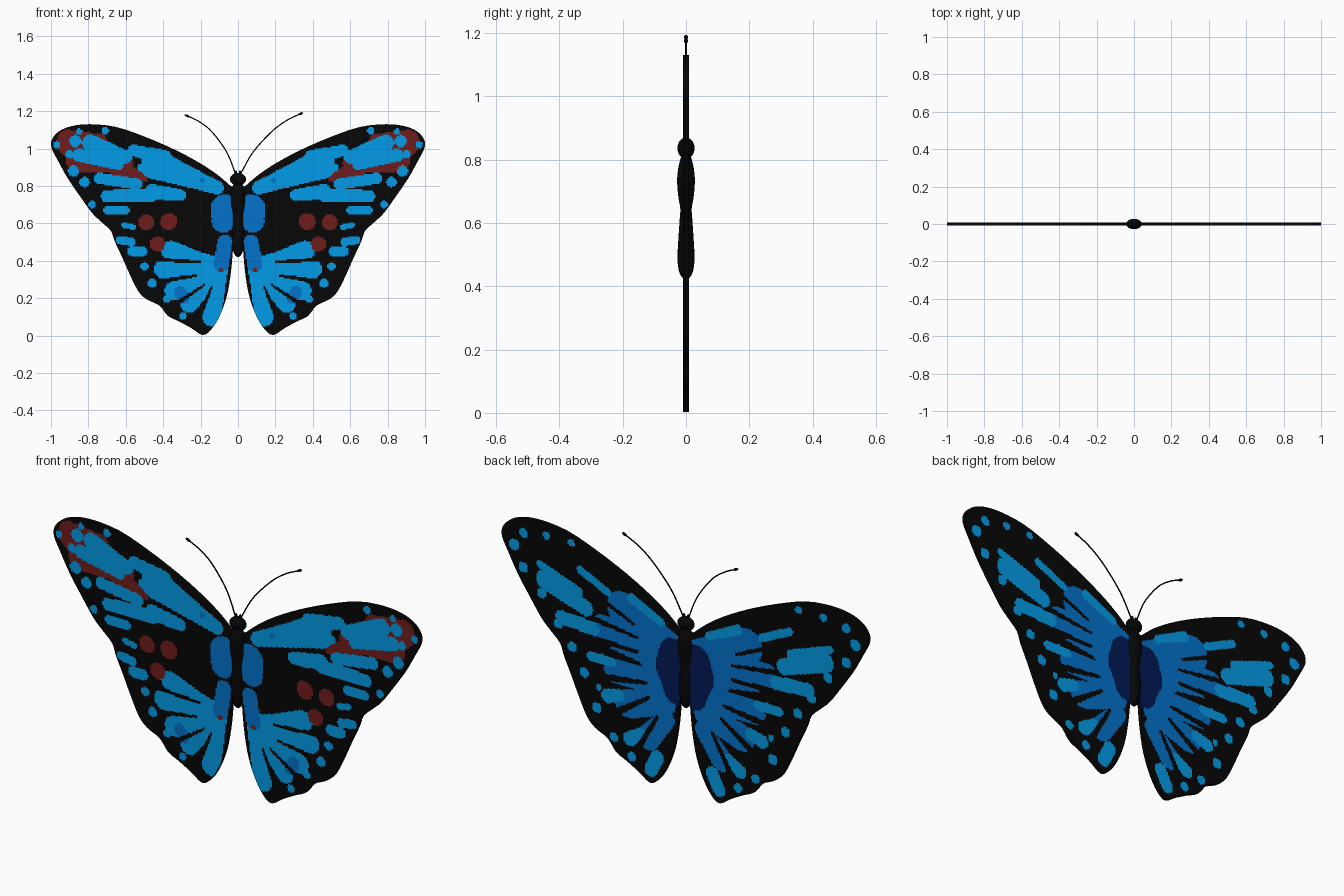
import bpy, bmesh, math
from mathutils import Vector

if "Cube" in bpy.data.objects:
    bpy.data.objects.remove(bpy.data.objects["Cube"])

def material(name, rgb):
    m = bpy.data.materials.new(name)
    m.diffuse_color = (*rgb, 1)
    m.use_nodes = True
    m.node_tree.nodes["Principled BSDF"].inputs["Base Color"].default_value = m.diffuse_color
    return m

BLACK, LIGHT, MID, NAVY, RED = range(5)
MATS = [material("black", (0.002, 0.002, 0.002)),
        material("light blue", (0.001, 0.33, 0.80)),
        material("mid blue", (0.001, 0.17, 0.60)),
        material("navy", (0.001, 0.010, 0.09)),
        material("dark red", (0.155, 0.012, 0.012))]

def finish(name, bm, mats, smooth=True):
    me = bpy.data.meshes.new(name)
    bm.to_mesh(me)
    bm.free()
    for m in mats:
        me.materials.append(m)
    for p in me.polygons:
        p.use_smooth = smooth
    ob = bpy.data.objects.new(name, me)
    bpy.context.collection.objects.link(ob)
    return ob

def catmull(pts, n, closed):
    out, k = [], len(pts)
    for i in range(k if closed else k - 1):
        idx = [(i + j) % k if closed else min(max(i + j, 0), k - 1) for j in (-1, 0, 1, 2)]
        a, b, c, d = (Vector(pts[j]) for j in idx)
        for s in range(n):
            t = s / n
            out.append(0.5 * (2 * b + (c - a) * t + (2 * a - 5 * b + 4 * c - d) * t * t
                              + (3 * b - a - 3 * c + d) * t ** 3))
    return out if closed else out + [Vector(pts[-1])]

# Wing drawing, in hundredths of a unit (x outwards, z up)
OUTLINE = [(2, 78), (4, 80), (11, 86), (20, 92), (33, 99), (49, 106), (65, 111.5), (79, 113),
           (89, 112), (96, 109), (99.6, 104.5), (99.6, 100), (96, 93), (91, 84), (84.5, 74.5),
           (78, 65.5), (73, 60.7), (68, 56), (66, 50.5), (62, 42), (58, 33), (53.5, 24),
           (49, 19.5), (42, 16), (37.5, 10.5), (32, 7.8), (25, 4), (19, 0.3), (14.5, 3),
           (10, 10), (6.4, 19.5), (4.3, 30), (3, 42), (2, 60)]

# Markings: lobes are (x, z, radius, x, z, radius), spots are (x, z, radius)
F_RED = [(50, 84, 2, 64, 90, 5), (62, 91, 4, 85, 94, 7), (74, 104, 4, 91, 104, 6),
         (84, 94, 5, 92, 102, 5), (60, 92, 4, 74, 102, 4), (14, 84, 1)]
F_FORE = [(11, 79, 3.5, 44, 91.5, 8), (40, 95, 4.5, 56, 99, 3), (60, 95.5, 3.5, 79, 103, 4.5),
          (64, 91.5, 3, 85, 96.5, 3.5), (54, 81, 3, 74, 84, 3), (46, 75, 3.5, 70, 74.5, 3.3),
          (31, 75, 3.2, 46, 77, 4), (60, 67, 2.2, 70, 67, 2.2), (48, 88, 3, 52, 90, 2)]
F_HIND = [(56, 58, 1.5, 61, 59, 1.5), (57, 50, 2.3, 63, 51, 2.3), (51, 45, 2.5, 57, 45, 2.5),
          (12, 40, 2, 36, 45.5, 5.2), (14, 36, 2, 40, 35.5, 5), (14, 33, 2, 34, 24, 5.2),
          (12, 30, 2, 26, 17, 4.8), (8, 42, 3.5, 14, 10, 5), (10, 38, 5, 24, 35, 6)]
F_SPOTS = [(71, 109.5, 2), (87, 104, 3.2), (97, 102, 1.8), (90, 97, 2.2), (88, 88, 3),
           (82, 82, 2.8), (78, 70, 2), (85, 109, 1.7), (50, 37, 2.2), (46, 28, 2.5),
           (38, 19.5, 2), (29.5, 10.5, 2), (16, 8, 2)]
F_MID = [(7, 68, 7.5, 8, 61, 6), (7, 50, 4, 9, 38, 4), (31, 23, 3.3, 29, 20, 3), (19, 83, 1.3)]
F_VEINS = [(20, 39.5, 0.6, 44, 40.5, 1.2), (22, 32, 0.6, 42, 29, 1.2), (18, 27, 0.6, 33, 17, 1.2),
           (14, 26, 0.6, 21, 9, 1.2), (18, 45, 1, 34, 52, 1.4)]
F_DOTS = [(37, 61, 4.5), (49, 60.5, 4.3), (43, 49, 4), (9, 35, 1.2)]

B_MID = [(8, 70, 8, 34, 82, 8.5), (10, 64, 8, 44, 69, 7.5), (12, 52, 8, 38, 50, 6),
         (11, 42, 6, 31, 36, 7), (10, 34, 4.5, 20, 22, 6)]
B_LIGHT = [(54, 77, 4, 76, 85, 5), (58, 84, 2.5, 79, 92, 2), (50, 68, 3.5, 67, 69, 3.5),
           (13, 81, 2, 29, 88.5, 2.5), (42, 88, 2, 57, 95, 2), (40, 54.5, 2.5, 51, 54, 2.6),
           (36, 39, 3, 42, 37, 3.5), (24, 23, 3, 30, 19, 3.5), (15, 14, 3.5, 18.5, 7, 3.5)]
B_SPOTS = [(62, 107, 1.9), (75.5, 107, 2), (88, 105, 2.4), (93, 98, 2.8), (88, 88, 2.6),
           (78, 78, 2.6), (69, 65.6, 2.5), (61.5, 56, 2.5), (55, 45, 2.5), (48, 29.6, 2.5),
           (38.6, 17.6, 2.3), (29, 10.5, 2.3), (47, 40, 1.6)]
B_NAVY = [(6, 67, 8, 7, 60, 9), (7, 60, 9, 5, 49, 6.5)]
B_VEINS = [(28, 76, 0.7, 52, 87, 1.5), (26, 70, 0.7, 50, 73, 1.5), (26, 63, 0.8, 48, 63, 1.8),
           (24, 57, 0.7, 44, 58, 1.3), (21, 49, 0.9, 42, 46, 1.8), (20, 42, 0.9, 36, 31, 1.8),
           (15, 34, 0.8, 24, 18, 1.6)]

# Top layer first
FRONT = [(RED, F_DOTS), (BLACK, F_VEINS), (MID, F_MID), (LIGHT, F_SPOTS), (LIGHT, F_FORE),
         (LIGHT, F_HIND), (RED, F_RED)]
BACK = [(NAVY, B_NAVY), (BLACK, B_VEINS), (LIGHT, B_LIGHT), (LIGHT, B_SPOTS), (MID, B_MID)]

def covers(mark, x, z):
    if len(mark) == 3:
        return (x - mark[0]) ** 2 + (z - mark[1]) ** 2 < mark[2] ** 2
    x0, z0, r0, x1, z1, r1 = mark
    dx, dz = x1 - x0, z1 - z0
    t = min(1, max(0, ((x - x0) * dx + (z - z0) * dz) / (dx * dx + dz * dz)))
    return math.hypot(x - x0 - dx * t, z - z0 - dz * t) < r0 + (r1 - r0) * t

def colour(layers, x, z):
    for mat, marks in layers:
        if any(covers(m, x, z) for m in marks):
            return mat
    return BLACK

# Wings: outline cut into fine cells, thickened, painted by the markings, mirrored
HALF, CELL = 0.009, 0.0068
bm = bmesh.new()
bm.faces.new([bm.verts.new((p.x / 100, -HALF, p.y / 100)) for p in catmull(OUTLINE, 3, True)])
for axis, top in ((2, 1.14), (0, 1.0)):
    for i in range(1, int(top / CELL) + 1):
        co, no = Vector(), Vector()
        co[axis], no[axis] = i * CELL + 0.0003, 1
        bmesh.ops.bisect_plane(bm, geom=bm.verts[:] + bm.edges[:] + bm.faces[:],
                               dist=1e-6, plane_co=co, plane_no=no)
ext = bmesh.ops.extrude_face_region(bm, geom=bm.faces[:], use_keep_orig=True)
bmesh.ops.translate(bm, verts=[g for g in ext["geom"] if isinstance(g, bmesh.types.BMVert)],
                    vec=(0, 2 * HALF, 0))
bmesh.ops.recalc_face_normals(bm, faces=bm.faces[:])
for f in bm.faces:
    c = f.calc_center_median()
    if abs(f.normal.y) > 0.5:
        f.material_index = colour(FRONT if c.y < 0 else BACK, c.x * 100, c.z * 100)
wings = finish("wings", bm, MATS, smooth=False)
mod = wings.modifiers.new("mirror", 'MIRROR')
mod.use_mirror_merge = False

# Body: elliptical rings (z, half width, half depth)
RINGS = [(0.42, 0.004, 0.004), (0.43, 0.016, 0.014), (0.45, 0.025, 0.023), (0.49, 0.030, 0.027),
         (0.55, 0.032, 0.024), (0.61, 0.030, 0.020), (0.645, 0.030, 0.018), (0.68, 0.036, 0.024),
         (0.73, 0.040, 0.028), (0.77, 0.037, 0.025), (0.80, 0.028, 0.018), (0.82, 0.015, 0.012)]
bm = bmesh.new()
N = 24
rings = [[bm.verts.new((rx * math.cos(a), ry * math.sin(a), z))
          for a in (2 * math.pi * i / N for i in range(N))]
         for z, rx, ry in catmull(RINGS, 3, False)]
for lo, hi in zip(rings, rings[1:]):
    for i in range(N):
        bm.faces.new((lo[i], lo[(i + 1) % N], hi[(i + 1) % N], hi[i]))
bm.faces.new(rings[0][::-1])
bm.faces.new(rings[-1])
finish("body", bm, MATS[:1])

def ellipsoid(name, loc, scale, tilt=0):
    bm = bmesh.new()
    bmesh.ops.create_uvsphere(bm, u_segments=20, v_segments=12, radius=1)
    ob = finish(name, bm, MATS[:1])
    ob.location, ob.scale, ob.rotation_euler = loc, scale, (0, tilt, 0)

# Head with two small palps
ellipsoid("head", (0, 0, 0.836), (0.043, 0.027, 0.034))
for side, x in (("left", -0.011), ("right", 0.011)):
    ellipsoid(side + "_palp", (x, 0, 0.868), (0.006, 0.008, 0.016))

# Antennae: thin curved tubes with a club at the tip
PATHS = {"left": [(-0.012, 0.86), (-0.06, 0.98), (-0.14, 1.09), (-0.21, 1.145), (-0.272, 1.175)],
         "right": [(0.012, 0.86), (0.08, 0.98), (0.18, 1.09), (0.26, 1.15), (0.335, 1.186)]}
for side, path in PATHS.items():
    pts = catmull(path, 6, False)
    cu = bpy.data.curves.new(side + "_antenna", 'CURVE')
    cu.dimensions = '3D'
    cu.bevel_depth = 0.0032
    cu.bevel_resolution = 2
    cu.use_fill_caps = True
    sp = cu.splines.new('POLY')
    sp.points.add(len(pts) - 1)
    for q, p in zip(sp.points, pts):
        q.co = (p.x, 0, p.y, 1)
    cu.materials.append(MATS[BLACK])
    bpy.context.collection.objects.link(bpy.data.objects.new(side + "_antenna", cu))
    d = pts[-1] - pts[-3]
    ellipsoid(side + "_antenna_club", (pts[-1].x, 0, pts[-1].y), (0.0065, 0.0065, 0.014),
              math.atan2(d.x, d.y))
